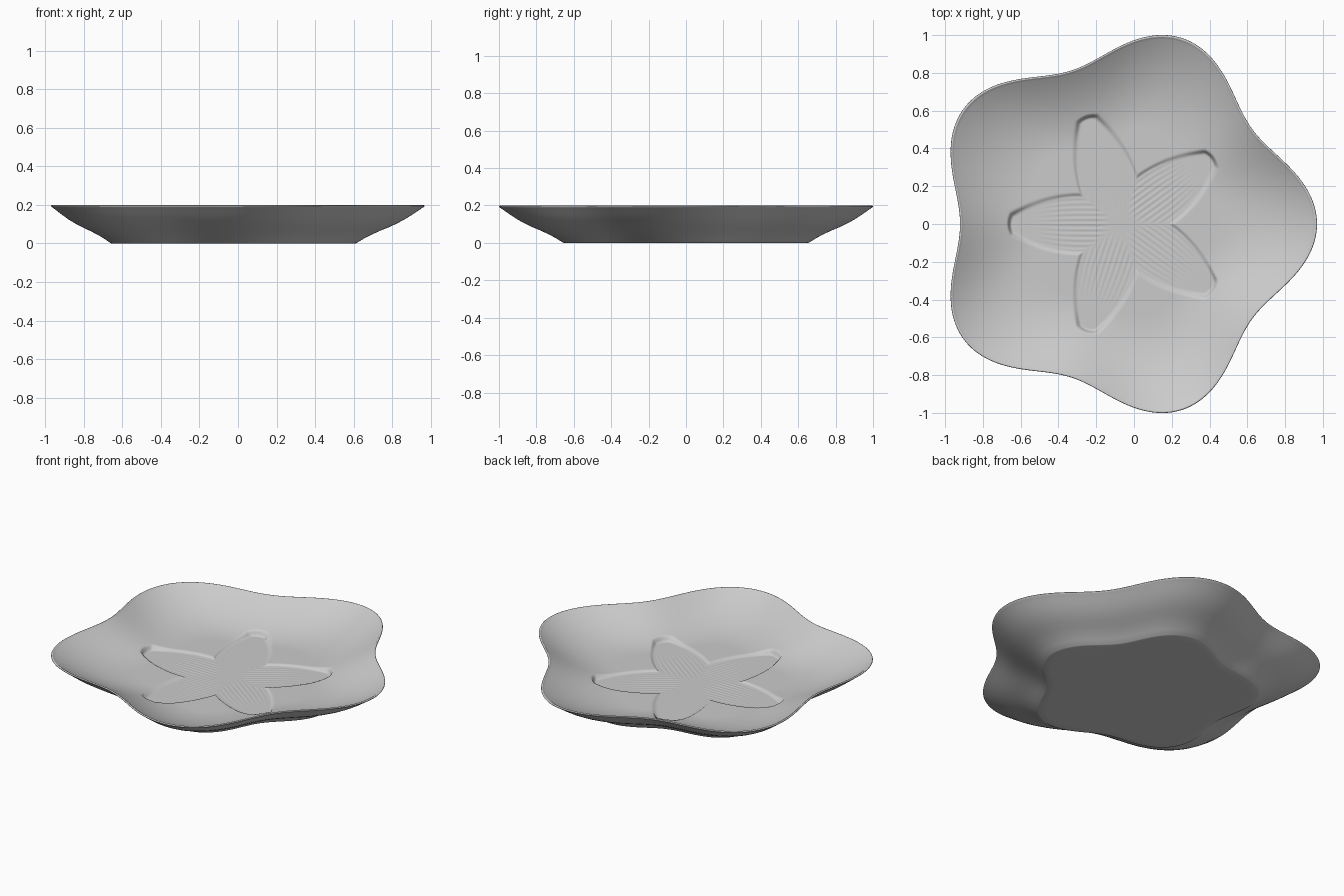
import bpy
import bmesh
from math import sin, cos, tan, pi, atan2, hypot

cube = bpy.data.objects.get("Cube")
if cube:
    bpy.data.objects.remove(cube, do_unlink=True)

SIDES = 360          # points around each ring
INNER_RINGS = 140    # rings over the bowl, fine enough for the relief
CENTRE_X = -0.066
FLOOR = 0.06
PETAL_FLOOR = 0.05
SECTOR = 2 * pi / 5


def material(name, colour):
    mat = bpy.data.materials.new(name)
    mat.use_nodes = True
    mat.diffuse_color = colour
    mat.node_tree.nodes["Principled BSDF"].inputs["Base Color"].default_value = colour
    return mat


def outline(angle):
    """Radius of the five-lobed rim."""
    return 0.945 + 0.09 * cos(5 * angle)


def smoothstep(t):
    t = max(0.0, min(1.0, t))
    return t * t * (3 - 2 * t)


def petal_width(u):
    """Half width of a blunt-tipped petal at distance u along its axis."""
    t = max(0.0, min(1.0, (u - 0.22) / 0.38))
    return 0.165 - 0.115 * t ** 2


def bowl_height(s):
    return FLOOR + 0.135 * (max(0.0, s - 0.5) / 0.485) ** 2


def relief_height(x, y, s):
    """Bowl surface with five recessed, ribbed petals."""
    bowl = bowl_height(s)
    r, a = hypot(x, y), atan2(y, x)
    a = a % SECTOR - SECTOR / 2          # petals lie between the lobes
    u, v = r * cos(a), r * sin(a)
    width = petal_width(u)
    tip = 0.605 - 5 * v * v              # slightly rounded blunt end
    inside = smoothstep(min(width - abs(v), tip - u) / 0.02)
    if inside == 0:
        return bowl
    fade = smoothstep((u - 0.04) / 0.1) * smoothstep((0.56 - u) / 0.25)
    fade *= smoothstep((u * tan(SECTOR / 2) - abs(v)) / 0.02)
    ribs = 0.0009 * cos(2 * pi * 6 * v / width) * fade
    return bowl + (PETAL_FLOOR + ribs - bowl) * inside


bm = bmesh.new()


def ring(s, height):
    verts = []
    for i in range(SIDES):
        a = 2 * pi * i / SIDES
        x, y = s * outline(a) * cos(a), s * outline(a) * sin(a)
        verts.append(bm.verts.new((x + CENTRE_X, y, height(x, y, s))))
    return verts


# Foot, underside wall and rounded rim
outer_profile = [(0.6, 0), (0.652, 0), (0.658, 0.002), (0.69, 0.022), (0.73, 0.044),
                 (0.775, 0.065), (0.82, 0.084), (0.86, 0.103), (0.9, 0.125),
                 (0.94, 0.151), (0.97, 0.172), (0.99, 0.186), (0.998, 0.191),
                 (1, 0.194), (0.999, 0.197), (0.996, 0.199), (0.992, 0.2),
                 (0.988, 0.198)]
rings = [ring(s, lambda x, y, _, z=z: z) for s, z in outer_profile]

# Inner bowl with the flower relief
for k in range(INNER_RINGS):
    rings.append(ring(0.985 * (1 - k / INNER_RINGS), relief_height))

for low, high in zip(rings, rings[1:]):
    for i in range(SIDES):
        j = (i + 1) % SIDES
        bm.faces.new((low[i], low[j], high[j], high[i]))

# Close the flat foot and the middle of the bowl
bm.faces.new(list(reversed(rings[0])))
bm.faces.new(rings[-1])

for face in bm.faces:
    face.smooth = True

mesh = bpy.data.meshes.new("flower_plate")
bm.to_mesh(mesh)
bm.free()
mesh.materials.append(material("light grey", (0.6, 0.6, 0.6, 1)))
plate = bpy.data.objects.new("flower_plate", mesh)
bpy.context.collection.objects.link(plate)
